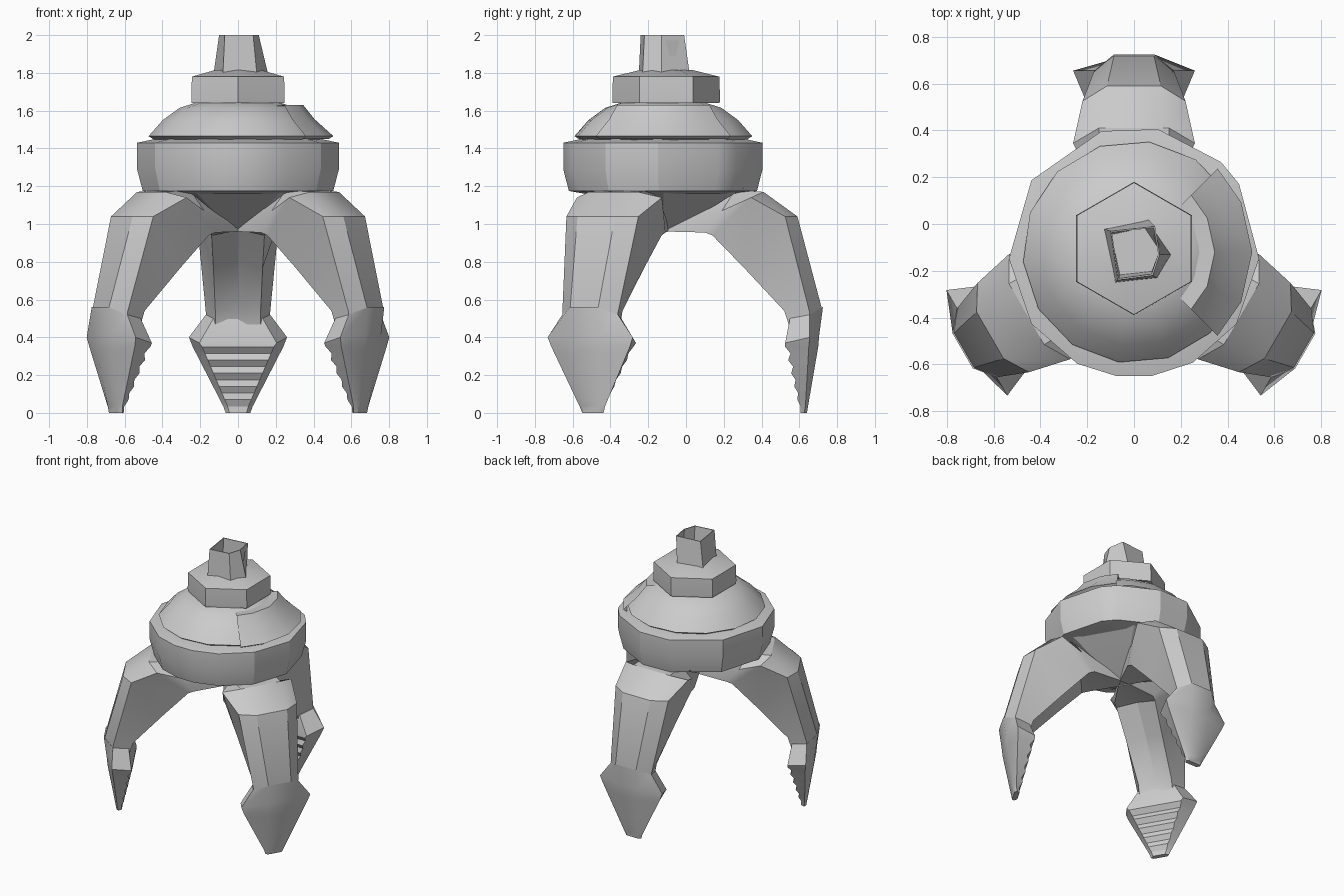
import bpy, math

if "Cube" in bpy.data.objects:
    bpy.data.objects.remove(bpy.data.objects["Cube"])

grey = bpy.data.materials.new("metal_grey")
grey.use_nodes = True
colour = (0.6, 0.6, 0.6, 1)
grey.diffuse_color = colour
grey.node_tree.nodes["Principled BSDF"].inputs["Base Color"].default_value = colour
CY = -0.12  # y of the vertical axis


def loft(name, rings, caps=True, closed=True, smooth=30):
    """Skin a list of equal-length point rings."""
    n = len(rings[0])
    verts = [p for ring in rings for p in ring]
    faces = []
    for k in range(len(rings) - 1):
        for i in range(n if closed else n - 1):
            j = (i + 1) % n
            faces.append((k * n + i, k * n + j, (k + 1) * n + j, (k + 1) * n + i))
    if caps:
        faces.append(tuple(reversed(range(n))))
        faces.append(tuple(range(len(verts) - n, len(verts))))
    mesh = bpy.data.meshes.new(name)
    mesh.from_pydata(verts, [], faces)
    mesh.materials.append(grey)
    obj = bpy.data.objects.new(name, mesh)
    bpy.context.collection.objects.link(obj)
    bpy.ops.object.select_all(action="DESELECT")
    obj.select_set(True)
    bpy.context.view_layer.objects.active = obj
    bpy.ops.object.mode_set(mode="EDIT")
    bpy.ops.mesh.select_all(action="SELECT")
    bpy.ops.mesh.normals_make_consistent(inside=False)
    bpy.ops.object.mode_set(mode="OBJECT")
    bpy.ops.object.shade_smooth_by_angle(angle=math.radians(smooth))
    return obj


def turned(name, profile, degrees, cy=CY, smooth=30):
    """Faceted solid from (radius, z) pairs, with corners at the given angles."""
    angles = [math.radians(d) for d in degrees]
    return loft(name, [[(r * math.cos(a), cy + r * math.sin(a), z) for a in angles]
                       for r, z in profile], smooth=smooth)


def even(sides, start):
    return [start + 360 * i / sides for i in range(sides)]


def arm_ring(outer, mid, inner, groove):
    """Mirrored section; each triple is (half width, radius, z)."""
    half = [outer, mid, inner]
    r, z = inner[1:]
    right = [(w, q + CY, h) for w, q, h in half]
    left = [(-w, q + CY, h) for w, q, h in reversed(half)]
    return right + [(0, r + CY + groove, z + groove)] + left


# Body: shallow conical underside, uneven collar, dome
turned("underside", [(0.05, 0.97), (0.3, 1.09), (0.49, 1.19)], even(6, 0), smooth=10)
corners = [-3, 33, 46, 79, 105, 145, 183, 215, 243, 262, 278, 298, 325]
turned("collar", [(0.42, 1.16), (0.505, 1.175), (0.535, 1.29), (0.535, 1.43), (0.44, 1.45)],
       corners, smooth=25)
turned("dome", [(0.42, 1.43), (0.475, 1.465), (0.4, 1.55), (0.31, 1.615), (0.2, 1.65)],
       even(14, 5))

# Raised plate lapping over one side of the dome
plate = [[((r + lift) * math.cos(a), CY + (r + lift) * math.sin(a), z + lift)
          for a in [math.radians(d) for d in (-45, -25, 0, 25, 45)]]
         for r, z, lift in ((0.47, 1.44, 0.01), (0.49, 1.45, 0.015), (0.38, 1.53, 0.025),
                            (0.32, 1.605, 0.025), (0.28, 1.625, 0))]
loft("dome_plate", plate, caps=False, closed=False)

# Six-sided nut
turned("nut", [(0.283, 1.64), (0.285, 1.66), (0.282, 1.78), (0.14, 1.815)], even(6, 30), -0.105, 20)

# Hollow five-sided post
base = [(-0.13, -0.02), (0.06, 0.02), (0.16, -0.13), (0.1, -0.23), (-0.08, -0.25)]
rim = [(-0.1, -0.03), (0.09, -0.01), (0.11, -0.13), (0.08, -0.22), (-0.07, -0.24)]


def post_ring(points, scale, z):
    return [(x * scale, CY + (y - CY) * scale, z) for x, y in points]


loft("post", [post_ring(base, 1, 1.79), post_ring(rim, 1, 2.0),
              post_ring(rim, 0.94, 2.0), post_ring(base, 0.75, 1.83)], smooth=15)

# Three arms, each with a toothed claw
for label, angle in (("back", 0), ("right", 120), ("left", 240)):
    arm = loft(label + "_arm", [
        arm_ring((0.04, 0.05, 1.1), (0.05, 0.04, 1.0), (0.04, 0.02, 0.96), 0.0),
        arm_ring((0.15, 0.38, 1.18), (0.18, 0.31, 1.07), (0.14, 0.22, 0.955), 0.01),
        arm_ring((0.15, 0.53, 1.17), (0.26, 0.465, 1.14), (0.14, 0.26, 0.94), 0.03),
        arm_ring((0.115, 0.71, 1.04), (0.22, 0.645, 1.04), (0.13, 0.43, 0.765), 0.03),
        arm_ring((0.085, 0.84, 0.55), (0.17, 0.775, 0.53), (0.12, 0.64, 0.54), 0.02),
        arm_ring((0.07, 0.82, 0.42), (0.16, 0.76, 0.42), (0.12, 0.68, 0.42), 0.0)])
    rings = [arm_ring((0.085, 0.845, 0.56), (0.17, 0.775, 0.52), (0.13, 0.67, 0.5), 0.0),
             arm_ring((0.085, 0.825, 0.41), (0.26, 0.775, 0.4), (0.205, 0.645, 0.37), 0.0)]
    # Teeth: the inner face steps in and out on the way to the tip
    steps = 10
    for k in range(steps):
        t = k / steps
        z = 0.35 * (1 - t)
        bite = 0.022 * (k % 2) * (1 - t * 0.6)
        rings.append(arm_ring((0.08 - 0.03 * t, 0.82 - 0.06 * t, z),
                              (0.24 - 0.18 * t, 0.77 - 0.02 * t, z),
                              (0.19 - 0.15 * t, 0.645 + 0.08 * t + bite, z), 0.0))
    rings.append(arm_ring((0.05, 0.76, 0), (0.065, 0.745, 0), (0.045, 0.725, 0), 0.0))
    claw = loft(label + "_claw", rings)
    # Swing both parts about the vertical axis
    a = math.radians(angle)
    for part in (arm, claw):
        part.rotation_euler.z = a
        part.location = (CY * math.sin(a), CY - CY * math.cos(a), 0)
